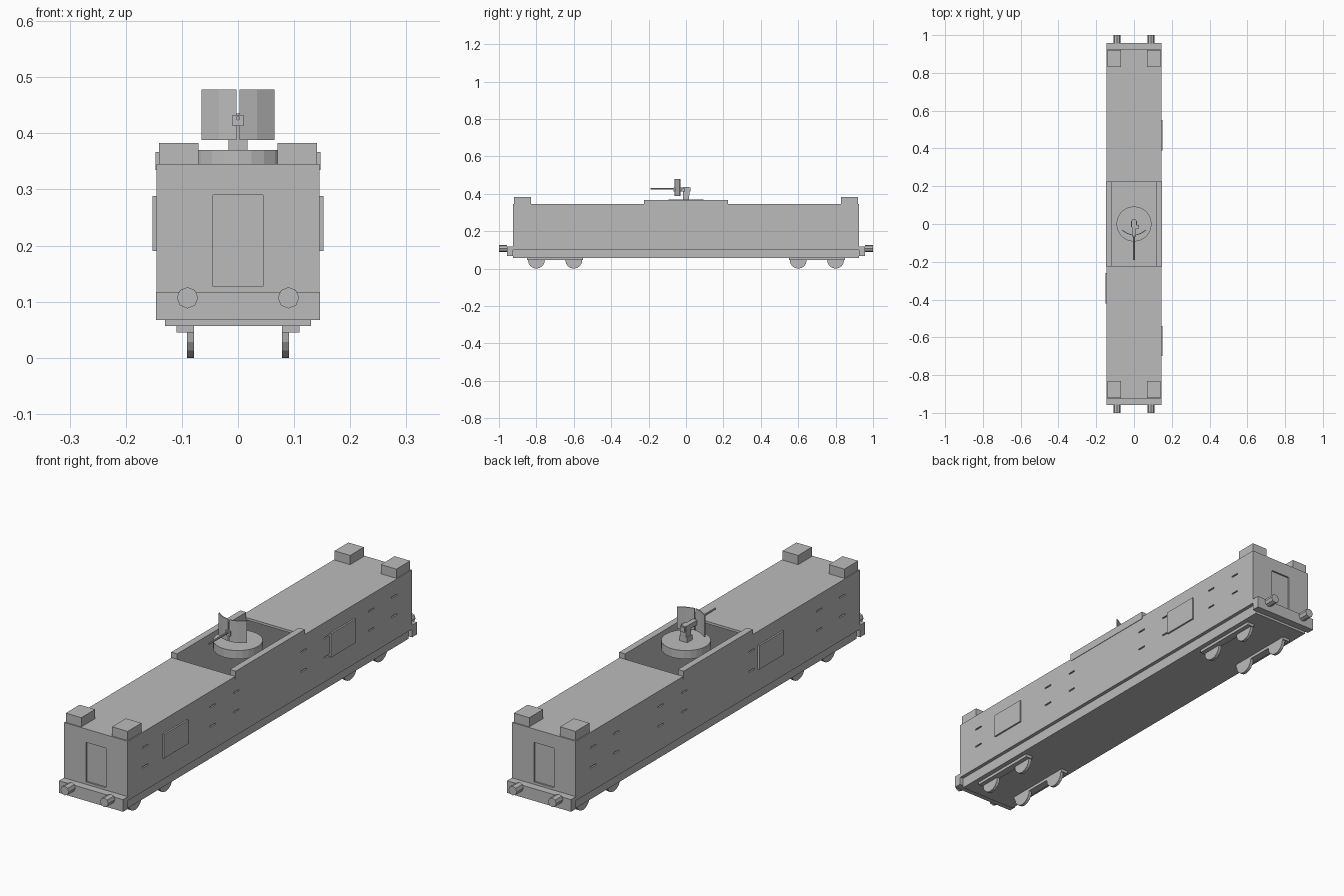
import bpy, bmesh, math
from mathutils import Matrix, Vector

if "Cube" in bpy.data.objects:
    bpy.data.objects.remove(bpy.data.objects["Cube"])

grey = bpy.data.materials.new("plain_grey")
grey.diffuse_color = (0.5, 0.5, 0.5, 1)
grey.use_nodes = True
grey.node_tree.nodes["Principled BSDF"].inputs["Base Color"].default_value = grey.diffuse_color


def finish(name, bm):
    bmesh.ops.recalc_face_normals(bm, faces=bm.faces)
    me = bpy.data.meshes.new(name)
    bm.to_mesh(me)
    bm.free()
    me.materials.append(grey)
    ob = bpy.data.objects.new(name, me)
    bpy.context.collection.objects.link(ob)
    return ob


def add_box(bm, x0, x1, y0, y1, z0, z1):
    m = Matrix.Translation(((x0 + x1) / 2, (y0 + y1) / 2, (z0 + z1) / 2))
    s = Matrix.Diagonal((abs(x1 - x0), abs(y1 - y0), abs(z1 - z0), 1))
    bmesh.ops.create_cube(bm, size=1, matrix=m @ s)


def boxes(name, *dims):
    bm = bmesh.new()
    for d in dims:
        add_box(bm, *d)
    return finish(name, bm)


def cylinder(name, centre, radius, depth, axis, sides):
    rot = {"x": Matrix.Rotation(math.pi / 2, 4, "Y"),
           "y": Matrix.Rotation(math.pi / 2, 4, "X"),
           "z": Matrix.Identity(4)}[axis]
    bm = bmesh.new()
    bmesh.ops.create_cone(bm, cap_ends=True, segments=sides, radius1=radius,
                          radius2=radius, depth=depth,
                          matrix=Matrix.Translation(Vector(centre)) @ rot)
    return finish(name, bm)


def cut(target, cutter):
    cutter.hide_render = True
    cutter.hide_set(True)
    mod = target.modifiers.new(cutter.name, "BOOLEAN")
    mod.operation = "DIFFERENCE"
    mod.solver = "EXACT"
    mod.object = cutter


# Hollow wagon body with an open gun well in the roof
body = boxes("wagon_body", (-.145, .145, -.925, .925, .1, .345))
cut(body, boxes("interior_cutter", (-.12, .12, -.9, .9, .115, .335)))
cut(body, boxes("well_cutter", (-.12, .12, -.225, .225, .32, .4)))

# Recessed end doors
cut(body, boxes("end_door_cutter", *[
    (-.045, .045, s * .918, s * .96, .127, .29) for s in (-1, 1)]))

# Firing slits in two rows on both sides
slits = []
for y in (-.81, -.66, -.37, -.22, .22, .37, .66, .81):
    for z in (.2, .28):
        for s in (-1, 1):
            slits.append((s * .139, s * .16, y - .018, y + .018, z - .003, z + .003))
cut(body, boxes("slit_cutter", *slits))

# Side doors
boxes("side_doors", (.144, .152, .39, .55, .19, .288),
      (.144, .152, -.70, -.54, .19, .288),
      (-.152, -.144, -.42, -.26, .19, .288))

# Underframe, end beams, well parapets and corner roof boxes
boxes("underframe", (-.13, .13, -.925, .925, .057, .1))
boxes("end_beams", *[(-.146, .146, s * .925, s * .957, .067, .117) for s in (-1, 1)])
boxes("well_parapets", *[(s * .12, s * .147, -.225, .225, .335, .367) for s in (-1, 1)])
boxes("roof_boxes", *[(s * .07, s * .141, t * .83, t * .92, .345, .383)
                      for s in (-1, 1) for t in (-1, 1)])

# Buffers, bogie bars and wheels
for s in (-1, 1):
    for t in (-1, 1):
        cylinder("buffer", (s * .09, t * .978, .107), .019, .044, "y", 8)
        boxes("bogie_bar", (s * .078, s * .11, t * .55, t * .85, .045, .058))
        for y in (.6, .8):
            cylinder("wheel", (s * .0845, t * y, .045), .045, .013, "x", 16)

# Gun turntable and mount
cylinder("turntable", (0, 0, .3525), .093, .035, "z", 24)
boxes("gun_pedestal", (-.017, .017, -.017, .017, .37, .39),
      (-.012, .012, -.015, .018, .39, .435))
boxes("gun_breech", (-.01, .01, -.066, .025, .413, .433),
      (.01, .026, -.025, -.005, .413, .428))
cylinder("gun_barrel", (0, -.12, .427), .004, .14, "y", 8)

# Curved shield in two halves with a sighting gap
for s in (-1, 1):
    bm = bmesh.new()
    outline = [(.003, -.062), (.034, -.053), (.065, -.034),
               (.063, -.030), (.033, -.049), (.003, -.058)]
    face = bm.faces.new([bm.verts.new((s * x, y, .388)) for x, y in outline])
    ext = bmesh.ops.extrude_face_region(bm, geom=[face])
    top = [v for v in ext["geom"] if isinstance(v, bmesh.types.BMVert)]
    bmesh.ops.translate(bm, verts=top, vec=(0, 0, .09))
    finish("gun_shield", bm)
